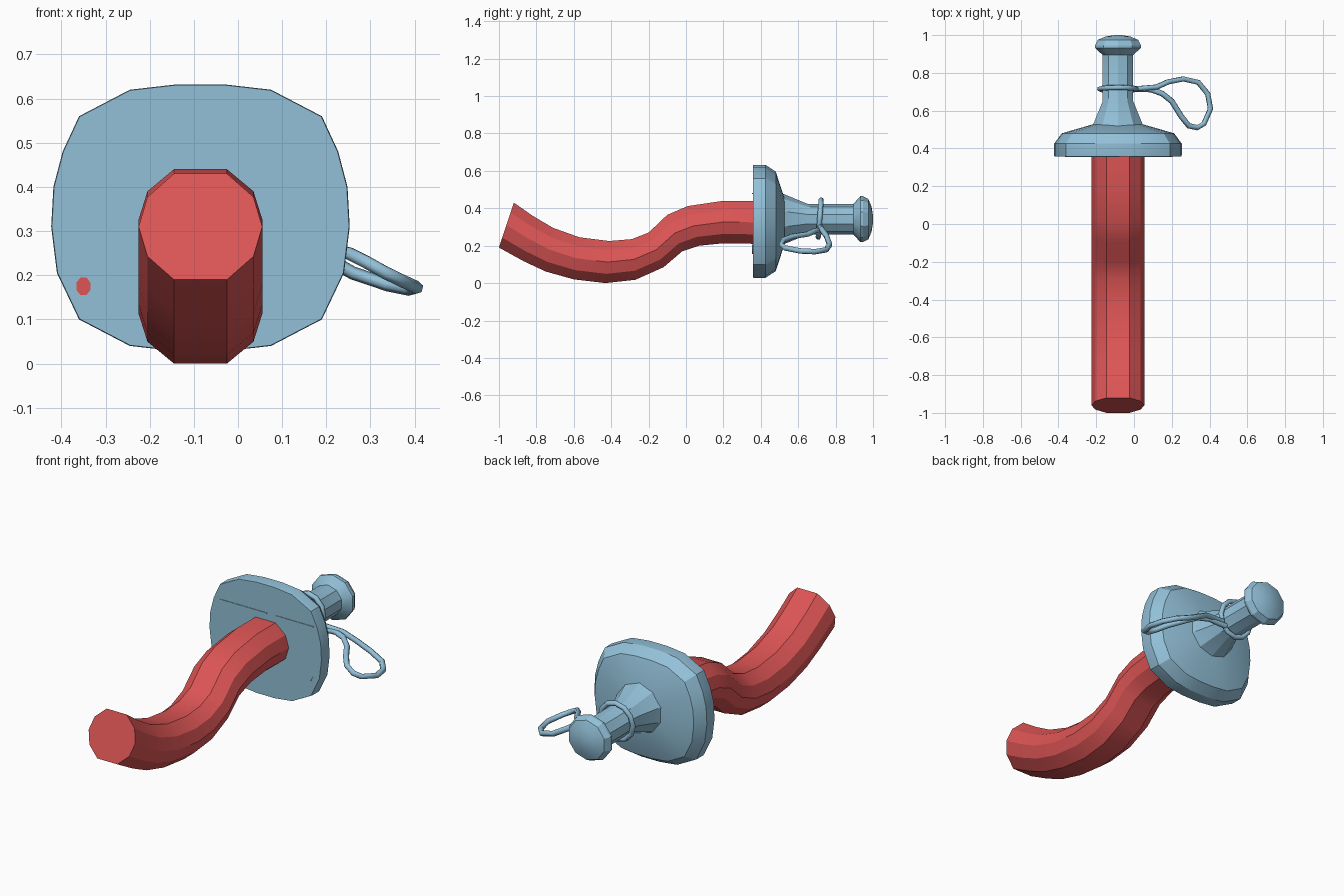
import bpy
from math import sin, cos, pi, radians

cube = bpy.data.objects.get("Cube")
if cube:
    bpy.data.objects.remove(cube)

CX, CZ = -0.085, 0.33


def material(name, rgb):
    m = bpy.data.materials.new(name)
    m.use_nodes = True
    m.diffuse_color = (*rgb, 1)
    m.node_tree.nodes["Principled BSDF"].inputs["Base Color"].default_value = (*rgb, 1)
    return m


red = material("soft red", (0.72, 0.09, 0.09))
blue = material("pale blue", (0.29, 0.53, 0.69))


def loft(name, rings, mat, angle=25):
    """Skin a list of equal-length rings and cap both ends."""
    n = len(rings[0])
    verts = [p for ring in rings for p in ring]
    faces = [tuple(range(n))[::-1], tuple(range(len(verts) - n, len(verts)))]
    for r in range(len(rings) - 1):
        for i in range(n):
            j = (i + 1) % n
            faces.append((r * n + i, r * n + j, r * n + n + j, r * n + n + i))
    mesh = bpy.data.meshes.new(name)
    mesh.from_pydata(verts, [], faces)
    mesh.materials.append(mat)
    obj = bpy.data.objects.new(name, mesh)
    bpy.context.collection.objects.link(obj)
    bpy.ops.object.select_all(action="DESELECT")
    obj.select_set(True)
    bpy.context.view_layer.objects.active = obj
    bpy.ops.object.mode_set(mode="EDIT")
    bpy.ops.mesh.select_all(action="SELECT")
    bpy.ops.mesh.normals_make_consistent(inside=False)
    bpy.ops.object.mode_set(mode="OBJECT")
    bpy.ops.object.shade_smooth_by_angle(angle=radians(angle))
    return obj


def cord(name, points, radius, cyclic=False):
    """Round cord through the points."""
    curve = bpy.data.curves.new(name, "CURVE")
    curve.dimensions = "3D"
    curve.bevel_depth = radius
    curve.bevel_resolution = 1
    curve.use_fill_caps = True
    spline = curve.splines.new("POLY")
    spline.points.add(len(points) - 1)
    for p, co in zip(spline.points, points):
        p.co = (*co, 1)
    spline.use_cyclic_u = cyclic
    curve.materials.append(blue)
    obj = bpy.data.objects.new(name, curve)
    bpy.context.collection.objects.link(obj)


# Wavy blade: ten-sided section, swept between an upper and a lower edge line
section = [(0.06, 1), (0.12, 0.78), (0.14, 0.5), (0.12, 0.22), (0.06, 0)]
section += [(-x, t) for x, t in reversed(section)]
top = [(-0.92, 0.43), (-0.82, 0.36), (-0.71, 0.295), (-0.57, 0.245), (-0.41, 0.225),
       (-0.29, 0.235), (-0.2, 0.27), (-0.1, 0.365), (0.01, 0.412), (0.2, 0.44), (0.37, 0.44)]
low = [(-1, 0.19), (-0.87, 0.118), (-0.75, 0.062), (-0.6, 0.02), (-0.43, 0),
       (-0.27, 0.018), (-0.12, 0.085), (-0.02, 0.17), (0.07, 0.2), (0.2, 0.213), (0.37, 0.21)]
loft("wavy_blade", [[(CX + x, b[0] + (a[0] - b[0]) * t, b[1] + (a[1] - b[1]) * t)
                     for x, t in section] for a, b in zip(top, low)], red)

# Rounded guard plate, domed toward the grip
half = [(0.055, 0.302), (0.16, 0.29), (0.275, 0.23), (0.312, 0.15), (0.333, 0.07),
        (0.338, -0.02), (0.325, -0.125), (0.275, -0.23), (0.16, -0.29), (0.055, -0.302)]
outline = half + [(-x, z) for x, z in reversed(half)]
guard_rings = [(0.357, 0.995), (0.365, 1), (0.425, 1), (0.48, 0.88), (0.527, 0.4)]
loft("guard", [[(CX + x * s, y, CZ + z * s) for x, z in outline]
               for y, s in guard_rings], blue)

# Flared grip and rounded pommel
SIDES = 10


def circle(y, r, z=0.342):
    return [(CX + r * cos((i + 0.5) * 2 * pi / SIDES), y,
             z + r * 0.96 * sin((i + 0.5) * 2 * pi / SIDES)) for i in range(SIDES)]


loft("grip", [circle(y, r) for y, r in
              [(0.5, 0.148), (0.527, 0.138), (0.65, 0.085), (0.92, 0.085)]], blue)
loft("pommel", [circle(y, r) for y, r in
                [(0.895, 0.085), (0.932, 0.128), (0.945, 0.128), (0.975, 0.112),
                 (0.992, 0.07), (1.0, 0.02)]], blue)

# Cord tied around the grip, with a hanging loop
cord("cord_ring", [(CX + 0.097 * cos(i * pi / 6), 0.715 + 0.008 * sin(i * pi / 6),
                    0.345 + 0.1 * sin(i * pi / 6)) for i in range(12)], 0.014, True)
cord("cord_loop", [(-0.02, 0.715, 0.28), (0.09, 0.712, 0.285), (0.15, 0.69, 0.28),
                   (0.2, 0.65, 0.262), (0.25, 0.57, 0.25), (0.29, 0.52, 0.23),
                   (0.335, 0.51, 0.205), (0.37, 0.53, 0.188), (0.405, 0.61, 0.172),
                   (0.39, 0.69, 0.168), (0.34, 0.75, 0.178), (0.26, 0.768, 0.205),
                   (0.18, 0.752, 0.25), (0.12, 0.725, 0.29), (0, 0.715, 0.3)], 0.015)


# Thin marks on the guard face
def mark(name, x, z, w, h, tilt, mat, sides):
    ring = [(w * cos(i * 2 * pi / sides + pi / sides), h * sin(i * 2 * pi / sides + pi / sides))
            for i in range(sides)]
    loft(name, [[(x + a * cos(tilt) - b * sin(tilt), y, z + a * sin(tilt) + b * cos(tilt))
                 for a, b in ring] for y in (0.354, 0.36)], mat)


mark("left_seam", 0.09, 0.478, 0.16, 0.004, 0, blue, 4)
mark("right_seam", -0.217, 0.478, 0.2, 0.004, 0, blue, 4)
mark("small_notch", 0.184, 0.187, 0.025, 0.006, 0.9, blue, 6)
mark("red_dot", -0.35, 0.175, 0.017, 0.022, 0, red, 8)
